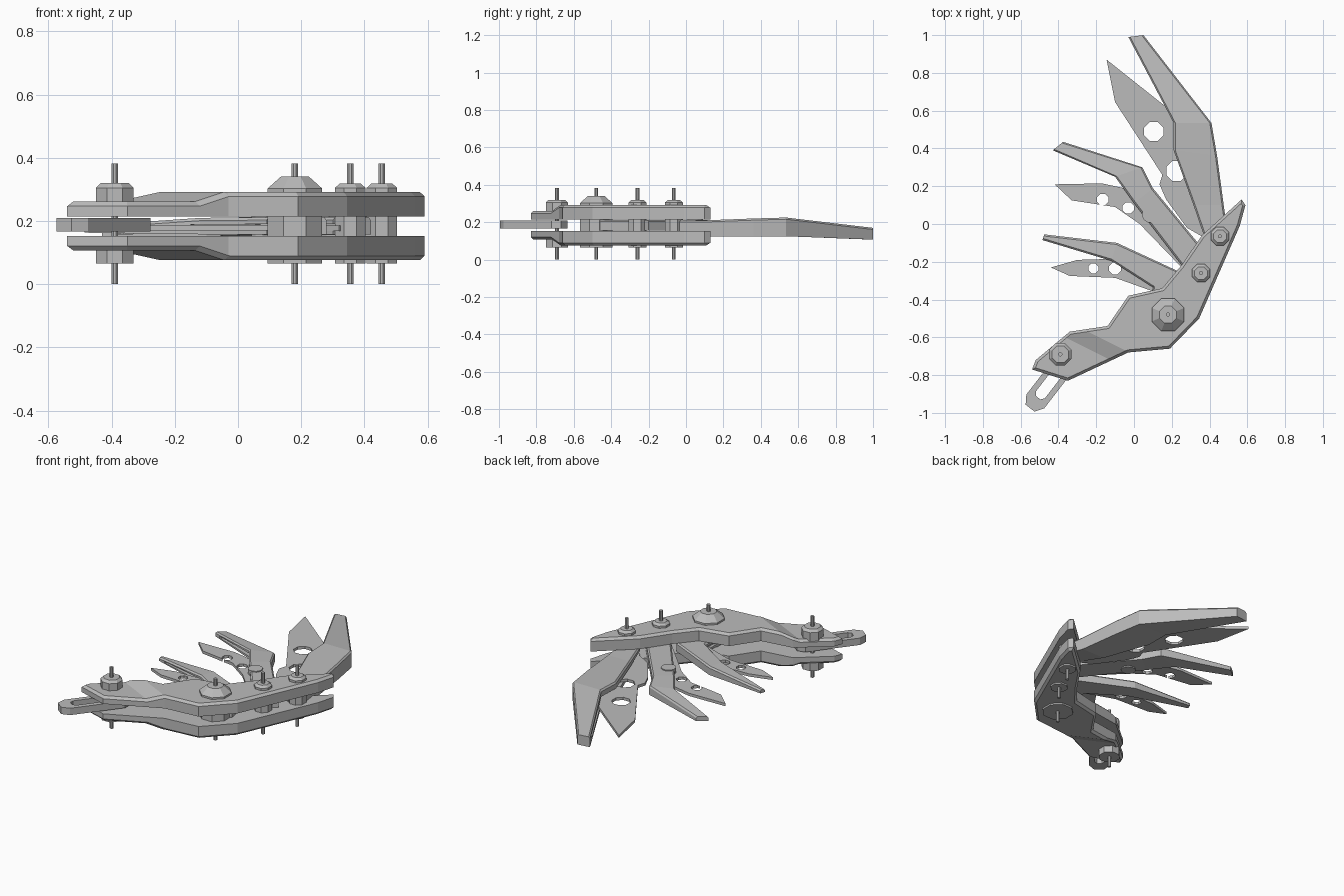
import bpy
import bmesh
import math
from mathutils import Vector

cube = bpy.data.objects.get("Cube")
if cube:
    bpy.data.objects.remove(cube, do_unlink=True)

metal = bpy.data.materials.new("grey metal")
metal.use_nodes = True
GREY = (0.5, 0.5, 0.5, 1)
metal.diffuse_color = GREY
metal.node_tree.nodes["Principled BSDF"].inputs["Base Color"].default_value = GREY
MID = 0.184


def finish(name, bm):
    bmesh.ops.recalc_face_normals(bm, faces=bm.faces)
    mesh = bpy.data.meshes.new(name)
    bm.to_mesh(mesh)
    bm.free()
    mesh.materials.append(metal)
    obj = bpy.data.objects.new(name, mesh)
    bpy.context.collection.objects.link(obj)
    return obj


def prism(bm, points, z0, z1, chamfer=0):
    """Extruded outline with an optional chamfer round its top."""
    low = [bm.verts.new((x, y, z0)) for x, y in points]
    high = [bm.verts.new((x, y, z1 - chamfer)) for x, y in points]
    bm.faces.new(low)
    top = bm.faces.new(high)
    n = len(points)
    for i in range(n):
        j = (i + 1) % n
        bm.faces.new((low[i], low[j], high[j], high[i]))
    bmesh.ops.recalc_face_normals(bm, faces=bm.faces)
    if chamfer:
        bmesh.ops.inset_region(bm, faces=[top], thickness=chamfer, depth=chamfer,
                               use_even_offset=True)


def turned(bm, x, y, profile, sides=8):
    """Stack of polygon rings given as (radius, z)."""
    rings = []
    for r, z in profile:
        rings.append([bm.verts.new((x + r * math.cos((i + 0.5) * math.tau / sides),
                                    y + r * math.sin((i + 0.5) * math.tau / sides), z))
                      for i in range(sides)])
    for a, b in zip(rings, rings[1:]):
        for i in range(sides):
            j = (i + 1) % sides
            bm.faces.new((a[i], a[j], b[j], b[i]))
    bm.faces.new(rings[0])
    bm.faces.new(rings[-1])


def loft(bm, stations, chamfer=0):
    """Bar through (outer, inner, bottom, top) stations with chamfered top edges."""
    rings = []
    for o, i, z0, z1 in stations:
        o, i = Vector(o), Vector(i)
        step = (i - o).normalized() * chamfer
        section = [(o, z0), (o, z1 - chamfer), (o + step, z1),
                   (i - step, z1), (i, z1 - chamfer), (i, z0)]
        if not chamfer:
            section = [(o, z0), (o, z1), (i, z1), (i, z0)]
        rings.append([bm.verts.new((p.x, p.y, z)) for p, z in section])
    for a, b in zip(rings, rings[1:]):
        for k in range(len(a)):
            m = (k + 1) % len(a)
            bm.faces.new((a[k], a[m], b[m], b[k]))
    bm.faces.new(rings[0])
    bm.faces.new(rings[-1])


def cut(obj, cutter_bm):
    cutter = finish("cutter", cutter_bm)
    cutter.hide_render = True
    mod = obj.modifiers.new("cut", "BOOLEAN")
    mod.object = cutter
    mod.operation = "DIFFERENCE"
    mod.solver = "EXACT"
    bpy.context.view_layer.objects.active = obj
    bpy.ops.object.modifier_apply(modifier=mod.name)
    bpy.data.objects.remove(cutter, do_unlink=True)


# Handle plates: stepped thinner at the tail along a diagonal fold
HANDLE = [(.57, .13), (.59, .10), (.56, -.01), (.345, -.50), (.19, -.66),
          (-.03, -.68), (-.35, -.83), (-.54, -.77), (-.52, -.72), (-.34, -.57),
          (-.14, -.54), (-.03, -.38), (.15, -.34), (.25, -.22), (.36, -.06)]
fold = Vector((.447, .894, 0))
FOLD_LOW, FOLD_HIGH = -.70, -.62
for name, side in (("upper_handle_plate", 1), ("lower_handle_plate", -1)):
    bm = bmesh.new()
    prism(bm, HANDLE, .031, .108, .014)
    for d in (FOLD_LOW, FOLD_HIGH):
        bmesh.ops.bisect_plane(bm, geom=bm.verts[:] + bm.edges[:] + bm.faces[:],
                               plane_co=fold * d, plane_no=fold)
    for v in bm.verts:
        t = (v.co.dot(fold) - FOLD_LOW) / (FOLD_HIGH - FOLD_LOW)
        if v.co.z > .05:
            v.co.z -= .031 * (1 - min(1, max(0, t)))
        v.co.z = MID + side * v.co.z
    finish(name, bm)

# Pivot pins with bolt heads and spacers: x, y, head radius, top profile, foot heights
BOLTS = [("tail", -.39, -.69, .064, [(1, .25), (1, .305), (.75, .32)], (.065, .115)),
         ("main", .18, -.48, .093, [(1, .28), (1, .303), (.52, .34)], (.066, .09)),
         ("middle", .355, -.26, .052, [(1, .28), (1, .305), (.7, .318)], (.066, .09)),
         ("front", .455, -.065, .052, [(1, .28), (1, .305), (.7, .318)], (.066, .09))]
for name, x, y, r, profile, foot in BOLTS:
    bm = bmesh.new()
    turned(bm, x, y, [(r * k, z) for k, z in profile])
    turned(bm, x, y, [(r, z) for z in foot])
    finish(name + "_bolt_heads", bm)
    bm = bmesh.new()
    turned(bm, x, y, [(.011, 0), (.011, .382)])
    finish(name + "_pin", bm)
    if name != "tail":
        bm = bmesh.new()
        turned(bm, x, y, [(r, .15), (r, .22)])
        finish(name + "_spacer", bm)

# Slotted tail tab
along, across = Vector((.61, .79)), Vector((.79, -.61))
base = Vector((-.55, -.975))


def tab_points(pairs):
    return [tuple(base + along * a + across * c) for a, c in pairs]


bm = bmesh.new()
prism(bm, tab_points([(0, -.03), (0, .03), (.045, .06), (.37, .06), (.41, .03),
                      (.41, -.03), (.37, -.06), (.045, -.06)]), .167, .21)
tab = finish("tail_tab", bm)
bm = bmesh.new()
prism(bm, tab_points([(.07, -.015), (.07, .015), (.09, .03), (.27, .03),
                      (.29, .015), (.29, -.015), (.27, -.03), (.09, -.03)]), .1, .3)
cut(tab, bm)

# Blade cases: top and bottom shells round a spine, open on the inner edge
CASES = {
    "large": [((.05, 1), (-.03, .99), .107, .17), ((.41, .535), (.21, .535), .125, .225),
              ((.44, .36), (.21, .39), .125, .22), ((.475, .1), (.315, .1), .125, .21),
              ((.5, -.08), (.38, -.09), .155, .212)],
    "medium": [((-.375, .435), (-.43, .39), .15, .178), ((.045, .3), (-.1, .25), .152, .208),
               ((.1, .19), (0, .11), .155, .212), ((.42, -.2), (.3, -.28), .157, .212)],
    "small": [((-.475, -.055), (-.485, -.085), .163, .185),
              ((-.09, -.1), (-.12, -.195), .158, .21),
              ((.245, -.255), (.1, -.335), .157, .212), ((.28, -.46), (.09, -.5), .157, .212)]}


def slab(stations, low, high, width=1):
    return [(o, Vector(o).lerp(Vector(i), width), a + (b - a) * low, a + (b - a) * high)
            for o, i, a, b in stations]


for name, stations in CASES.items():
    bm = bmesh.new()
    loft(bm, slab(stations, .6, 1), .009)
    loft(bm, slab(stations, 0, .25))
    loft(bm, slab(stations, .25, .6, .6))
    first, second = stations[:2]
    tip = [Vector(p).lerp(Vector(q), .13) for p, q in zip(first[:2], second[:2])]
    heights = [p + (q - p) * .13 for p, q in zip(first[2:], second[2:])]
    loft(bm, slab([first, (*tip, *heights)], .25, .6))
    finish(name + "_blade_case", bm)

# Thin pierced blades fanned out beside their cases
LEAVES = [
    ("large", .15, .167, [(-.145, .87), (-.1, .645), (.15, .26), (.135, .21), (.17, .13),
                          (.28, -.02), (.42, -.1), (.42, 0), (.27, .4), (.22, .55), (.17, .62)],
     [(.105, .49, .055), (.225, .28, .058)]),
    ("medium", .169, .186, [(-.42, .21), (-.33, .125), (-.1, .09), (.03, 0), (.32, -.3),
                            (.38, -.24), (.1, .1), (-.03, .185), (-.17, .215)],
     [(-.165, .13, .032), (-.03, .085, .032)]),
    ("small", .17, .187, [(-.44, -.23), (-.34, -.275), (-.1, -.285), (.11, -.36), (.12, -.5),
                          (.25, -.45), (.1, -.28), (-.13, -.185), (-.3, -.19)],
     [(-.215, -.235, .028), (-.1, -.235, .034)])]
for name, z0, z1, outline, holes in LEAVES:
    bm = bmesh.new()
    prism(bm, outline, z0, z1)
    leaf = finish(name + "_blade", bm)
    bm = bmesh.new()
    for x, y, r in holes:
        turned(bm, x, y, [(r, .1), (r, .3)])
    cut(leaf, bm)

# Stop knob through the medium case
bm = bmesh.new()
turned(bm, .085, .05, [(.043, .148), (.043, .218)], 12)
finish("stop_knob", bm)
